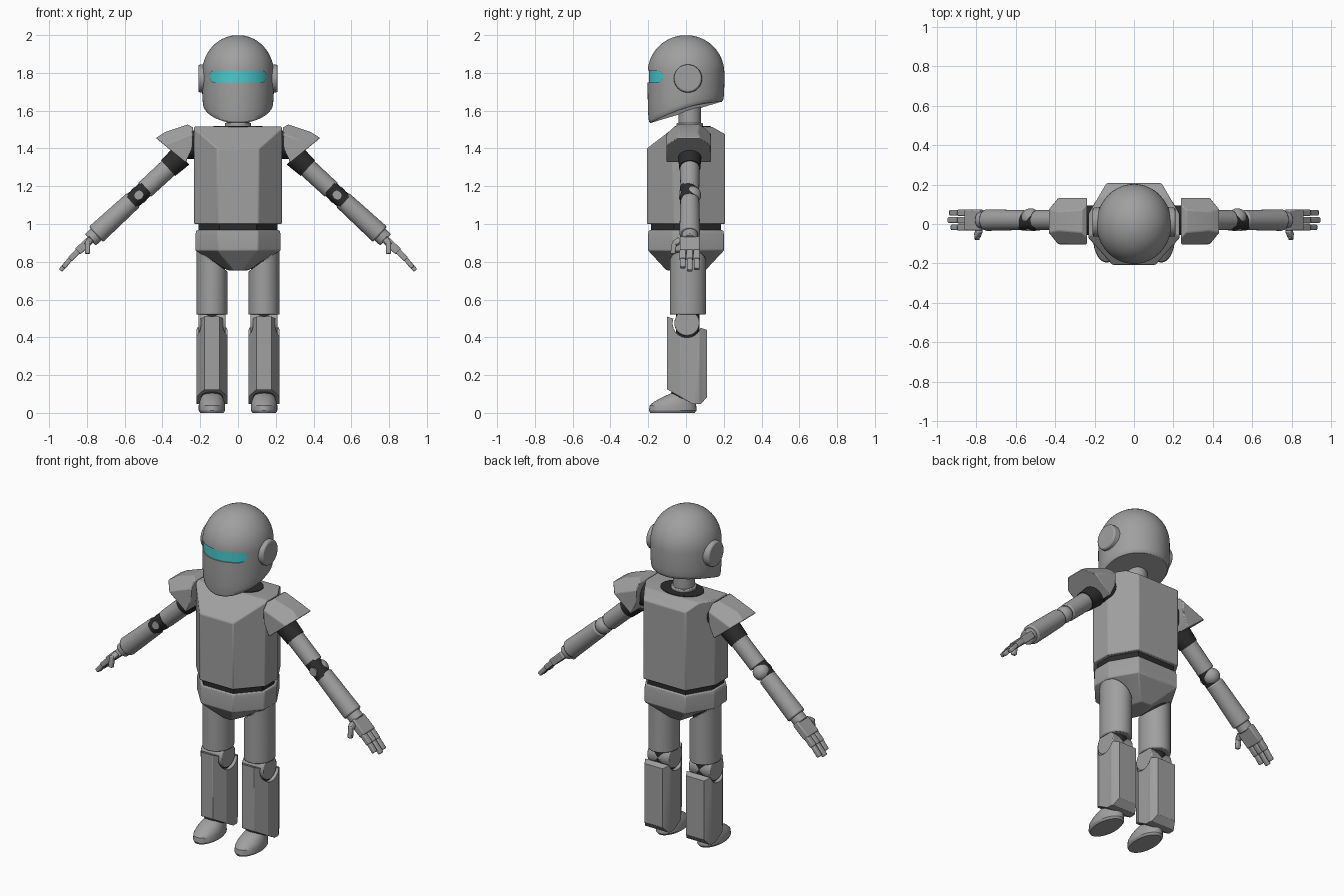
import bpy, bmesh, math
from mathutils import Vector, Matrix

if "Cube" in bpy.data.objects:
    bpy.data.objects.remove(bpy.data.objects["Cube"], do_unlink=True)


def material(name, rgb):
    m = bpy.data.materials.new(name)
    m.use_nodes = True
    m.diffuse_color = (*rgb, 1)
    node = next(n for n in m.node_tree.nodes if n.type == 'BSDF_PRINCIPLED')
    node.inputs["Base Color"].default_value = (*rgb, 1)
    node.inputs["Roughness"].default_value = 0.6
    return m


GREY = material("grey shell", (0.35, 0.35, 0.35))
DARK = material("dark joint", (0.025, 0.025, 0.025))
CYAN = material("cyan visor", (0.07, 0.6, 0.62))
parts = []


def finish(name, bm, mat, bevel=0.0):
    bmesh.ops.recalc_face_normals(bm, faces=bm.faces)
    me = bpy.data.meshes.new(name)
    bm.to_mesh(me)
    bm.free()
    me.materials.append(mat)
    ob = bpy.data.objects.new(name, me)
    bpy.context.collection.objects.link(ob)
    parts.append(ob)
    if bevel:
        add_bevel(ob, bevel)
    return ob


def add_bevel(ob, width):
    mod = ob.modifiers.new("Bevel", 'BEVEL')
    mod.width, mod.segments, mod.limit_method = width, 2, 'ANGLE'
    mod.angle_limit = math.radians(25)


def loft(rings):
    """Skin a stack of equal-length point loops and cap both ends."""
    bm = bmesh.new()
    loops = [[bm.verts.new(p) for p in ring] for ring in rings]
    n = len(loops[0])
    for a, b in zip(loops, loops[1:]):
        for i in range(n):
            j = (i + 1) % n
            bm.faces.new((a[i], a[j], b[j], b[i]))
    bm.faces.new(loops[0])
    bm.faces.new(loops[-1])
    return bm


def ellipse(cx, cy, rx, ry, z, n=32):
    return [(cx + rx * math.cos(math.tau * i / n), cy + ry * math.sin(math.tau * i / n), z) for i in range(n)]


def outline(half, z, cx=0, kx=1, ky=1):
    """Closed loop from the +x half of a symmetric plan."""
    pts = half + [(-x, y) for x, y in reversed(half)]
    return [(cx + x * kx, y * ky, z) for x, y in pts]


def slice_off(bm, point, normal):
    bmesh.ops.bisect_plane(bm, geom=bm.verts[:] + bm.edges[:] + bm.faces[:], plane_co=point, plane_no=normal, clear_outer=True)
    bmesh.ops.holes_fill(bm, edges=[e for e in bm.edges if e.is_boundary], sides=0)


def rod(name, a, b, r1, r2=None, mat=GREY, bevel=0.0):
    a, b = Vector(a), Vector(b)
    rot = (b - a).to_track_quat('Z', 'Y').to_matrix().to_4x4()
    bm = bmesh.new()
    bmesh.ops.create_cone(bm, cap_ends=True, segments=32, radius1=r1, radius2=r2 or r1, depth=(b - a).length,
                          matrix=Matrix.Translation((a + b) / 2) @ rot)
    return finish(name, bm, mat, bevel)


def ball(name, c, r, mat=GREY):
    bm = bmesh.new()
    bmesh.ops.create_uvsphere(bm, u_segments=24, v_segments=16, radius=r, matrix=Matrix.Translation(c))
    return finish(name, bm, mat)


def block(name, a, b, width, thick):
    """Box running from a to b, its width lying along y."""
    a, b = Vector(a), Vector(b)
    axis = (b - a).normalized()
    wide = (Vector((0, 1, 0)) - axis * axis.y).normalized()
    rot = Matrix((axis.cross(wide), wide, axis)).transposed().to_4x4()
    bm = bmesh.new()
    bmesh.ops.create_cube(bm, size=1, matrix=Matrix.Translation((a + b) / 2) @ rot
                          @ Matrix.Diagonal((thick, width, (b - a).length, 1)))
    return finish(name, bm, GREY, 0.006)


def cut(ob, cutter):
    mod = ob.modifiers.new("Cut", 'BOOLEAN')
    mod.object, mod.operation, mod.solver = cutter, 'DIFFERENCE', 'EXACT'
    bpy.context.view_layer.objects.active = ob
    bpy.ops.object.modifier_apply(modifier=mod.name)
    parts.remove(cutter)
    bpy.data.objects.remove(cutter, do_unlink=True)


# Helmet: round dome over a wall whose lower rim rises to the back
RX, RY, BROW = 0.19, 0.203, 1.8
rings = []
for i in range(1, 15):
    t = math.radians(90 * i / 14)
    rings.append(ellipse(0, 0, RX * math.sin(t), RY * math.sin(t), BROW + 0.2 * math.cos(t), 64))
for drop, k in ((0.35, 1), (0.7, 0.995), (0.88, 0.98), (0.96, 0.965), (1, 0.93)):
    ring = []
    for x, y, z in ellipse(0, 0, RX * k, RY * k, 0, 64):
        rim = 1.53 + 0.3 * (y + 0.2) + 0.03 * (x / RX) ** 2
        ring.append((x, y, BROW + (rim - BROW) * drop))
    rings.append(ring)
helmet = finish("helmet", loft(rings), GREY)

# Visor slot and glowing band behind it
slot = []
for side in (1, -1):
    for i in range(13):
        t = math.radians(-90 + 15 * i) + (math.pi if side < 0 else 0)
        slot.append((side * 0.121 + 0.031 * math.cos(t), 1.781 + 0.031 * math.sin(t)))
cut(helmet, finish("slot_cutter", loft([[(x, y, z) for x, z in slot] for y in (-0.3, -0.05)]), GREY))
finish("visor", loft([ellipse(0, 0, RX * 0.97, RY * 0.97, z, 64) for z in (1.74, 1.82)]), CYAN)

# Neck and collar
rod("neck", (0, 0.02, 1.48), (0, 0.02, 1.66), 0.06)
rod("neck_ring", (0, 0.02, 1.51), (0, 0.02, 1.535), 0.07, bevel=0.005)
finish("collar", loft([ellipse(0, 0.035, 0.13, 0.095, z) for z in (1.50, 1.519)]), DARK)

# Chest: eight-sided prism with sloped front and back shoulders
PLAN = [(0.11, -0.207), (0.232, -0.07), (0.232, 0.05), (0.14, 0.207)]
bm = loft([outline(PLAN, z) for z in (1.0, 1.515)])
slice_off(bm, (0, -0.207, 1.40), (0, -0.115, 0.15))
slice_off(bm, (0, 0.207, 1.475), (0, 0.04, 0.07))
finish("chest", bm, GREY, 0.006)

# Waist and pelvis
finish("waist", loft([outline(PLAN, z, kx=0.9, ky=0.9) for z in (0.94, 1.01)]), DARK)
levels = ((0.967, 0.95, 0.95), (0.945, 0.97, 0.97), (0.86, 0.97, 0.97), (0.755, 0.24, 0.5))
finish("pelvis", loft([outline(PLAN, z, kx=kx, ky=ky) for z, kx, ky in levels]), GREY, 0.005)

SHIN = [(0.04, -0.1), (0.083, -0.03), (0.083, 0.07), (0.06, 0.112)]
PAD = [(0.435, 1.455), (0.385, 1.487), (0.265, 1.527), (0.238, 1.51), (0.242, 1.40), (0.277, 1.325)]
ARM_Y = 0.02

for side, s in (("left", 1), ("right", -1)):
    def P(x, y, z):
        return (s * x, y, z)

    # Ear disc
    rod(side + "_ear", P(0.15, 0.01, 1.77), P(0.21, 0.01, 1.77), 0.077, 0.073, bevel=0.008)

    # Shoulder joint and chamfered shoulder pad
    rod(side + "_shoulder_joint", P(0.18, ARM_Y, 1.42), P(0.27, ARM_Y, 1.42), 0.075, mat=DARK)
    bm = loft([[P(x, y, z) for x, z in PAD] for y in (-0.103, 0.132)])
    slice_off(bm, P(0.265, -0.043, 1.527), P(0.41, -1, 1))
    slice_off(bm, P(0.265, 0.072, 1.527), P(0.41, 1, 1))
    finish(side + "_shoulder_pad", bm, GREY, 0.005)

    # Arm: upper arm, elbow, forearm and cuff
    rod(side + "_arm_socket", P(0.30, ARM_Y, 1.36), P(0.37, ARM_Y, 1.296), 0.062, 0.056, DARK)
    rod(side + "_upper_arm", P(0.30, ARM_Y, 1.36), P(0.495, ARM_Y, 1.18), 0.052, 0.05, bevel=0.006)
    rod(side + "_elbow_core", P(0.485, ARM_Y - 0.008, 1.19), P(0.565, ARM_Y - 0.008, 1.117), 0.045, mat=DARK)
    ball(side + "_elbow", P(0.525, ARM_Y + 0.012, 1.153), 0.048)
    rod(side + "_elbow_pin", P(0.525, -0.036, 1.153), P(0.525, ARM_Y, 1.153), 0.024)
    rod(side + "_forearm", P(0.553, ARM_Y, 1.128), P(0.752, ARM_Y, 0.945), 0.05, 0.055, bevel=0.008)
    rod(side + "_cuff", P(0.745, ARM_Y, 0.95), P(0.782, ARM_Y, 0.916), 0.042, bevel=0.006)

    # Hand: palm, thumb and three jointed fingers
    block(side + "_palm", P(0.775, ARM_Y, 0.922), P(0.85, ARM_Y, 0.853), 0.105, 0.042)
    block(side + "_thumb_base", P(0.785, -0.03, 0.915), P(0.797, -0.062, 0.895), 0.03, 0.03)
    block(side + "_thumb", P(0.796, -0.06, 0.91), P(0.797, -0.07, 0.842), 0.026, 0.026)
    for i, y in enumerate((0.057, 0.02, -0.017)):
        reach = (0.0, 0.008, -0.008)[i]
        block(f"{side}_finger_base_{i}", P(0.845, y, 0.858), P(0.89, y, 0.812), 0.033, 0.03)
        block(f"{side}_finger_tip_{i}", P(0.888, y, 0.814), P(0.932 + reach, y, 0.762 - reach), 0.029, 0.024)

    # Thigh, cut to follow the slope of the pelvis
    cx = s * 0.138
    rod(side + "_hip", (cx, 0.01, 0.70), (cx, 0.01, 0.88), 0.07, mat=DARK)
    bm = loft([ellipse(cx, 0.01, 0.083, 0.096, z) for z in (0.52, 0.92)])
    slice_off(bm, P(0.22, 0, 0.868), P(-0.12, 0, 0.165))
    finish(side + "_thigh", bm, GREY, 0.006)

    # Knee
    rod(side + "_knee_core", (cx, 0.01, 0.40), (cx, 0.01, 0.53), 0.062, mat=DARK)
    rod(side + "_knee", (cx - 0.072, 0.005, 0.475), (cx + 0.072, 0.005, 0.475), 0.067, bevel=0.006)

    # Shin with sloped ends and a round knee notch
    bm = loft([outline(SHIN, z, cx) for z in (0.047, 0.56)])
    slice_off(bm, (cx, -0.1, 0.51), (0, 0.07, 0.21))
    slice_off(bm, (cx, -0.1, 0.125), (0, -0.075, -0.13))
    slice_off(bm, (cx, 0.112, 0.085), (0, 0.035, -0.03))
    shin = finish(side + "_shin", bm, GREY)
    cut(shin, rod("knee_cutter", (cx - 0.2, 0.005, 0.475), (cx + 0.2, 0.005, 0.475), 0.076))
    add_bevel(shin, 0.005)

    # Ankle and rounded foot
    ball(side + "_ankle", (cx, -0.02, 0.095), 0.06, DARK)
    foot = ((0, 0.062, -0.072, 0.118), (0.012, 0.07, -0.07, 0.126), (0.04, 0.07, -0.069, 0.123),
            (0.06, 0.066, -0.06, 0.108), (0.085, 0.056, -0.04, 0.08), (0.105, 0.045, -0.022, 0.055))
    finish(side + "_foot", loft([ellipse(cx, y, rx, ry, z) for z, rx, y, ry in foot]), GREY)

# Smooth curved surfaces, keep hard edges
bpy.ops.object.select_all(action='DESELECT')
for ob in parts:
    ob.select_set(True)
bpy.context.view_layer.objects.active = parts[0]
bpy.ops.object.shade_smooth_by_angle(angle=math.radians(30))
